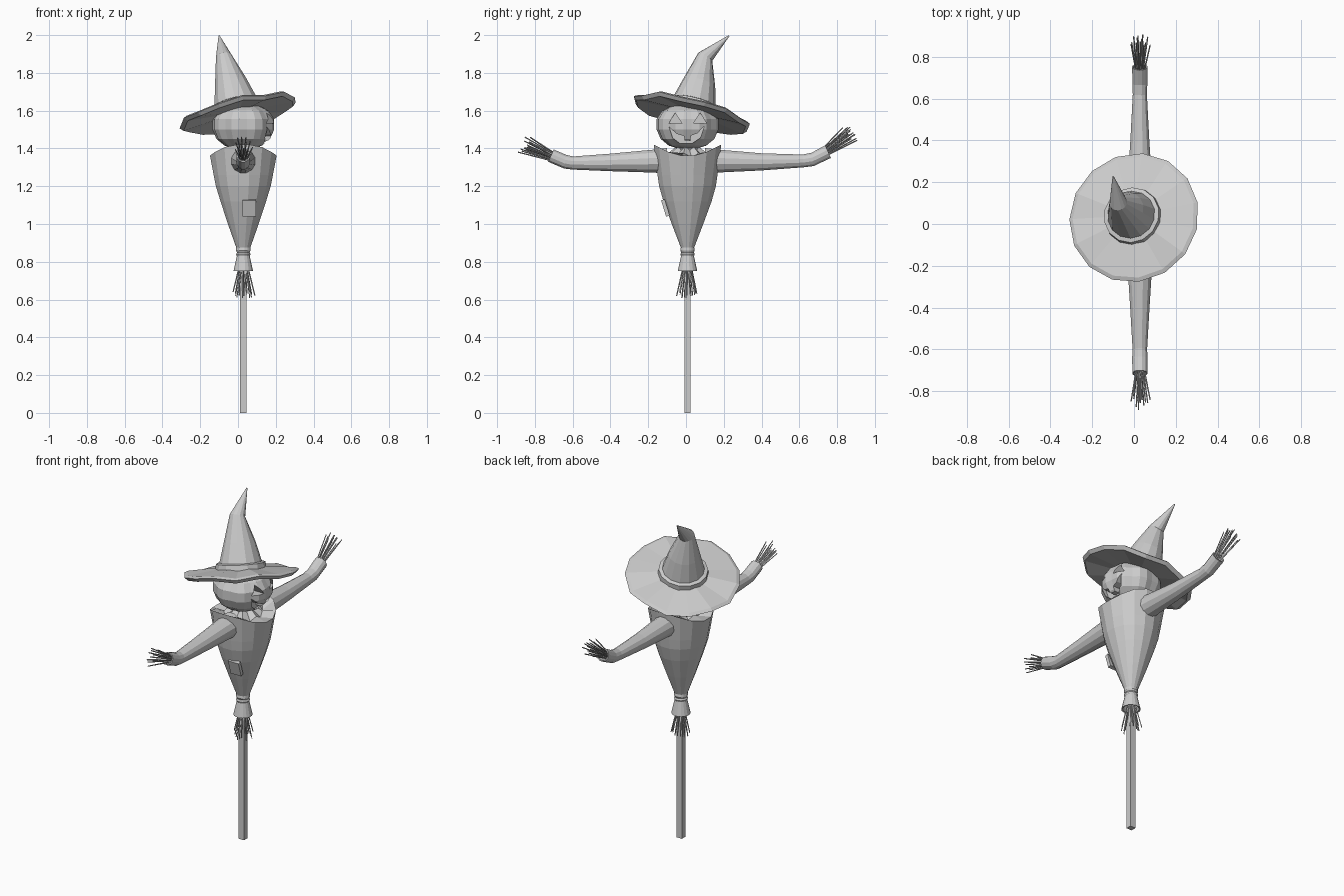
import bpy, bmesh, math, random
from mathutils import Vector, Matrix

random.seed(4)
cube = bpy.data.objects.get("Cube")
if cube:
    bpy.data.objects.remove(cube)

grey = bpy.data.materials.new("plain_grey")
grey.use_nodes = True
colour = (0.6, 0.6, 0.6, 1)
grey.diffuse_color = colour
grey.node_tree.nodes["Principled BSDF"].inputs["Base Color"].default_value = colour

MID = Vector((0.028, 0.008, 0))
UP = Vector((0, 0, 1))


def add_object(name, bm):
    bmesh.ops.recalc_face_normals(bm, faces=bm.faces)
    mesh = bpy.data.meshes.new(name)
    bm.to_mesh(mesh)
    bm.free()
    mesh.materials.append(grey)
    obj = bpy.data.objects.new(name, mesh)
    bpy.context.collection.objects.link(obj)
    return obj


def ring(centre, axis, rx, ry=None, sides=14):
    """Points of an ellipse around an axis."""
    turn = UP.rotation_difference(Vector(axis)).to_matrix()
    ry = ry or rx
    angles = [2 * math.pi * (i + 0.5) / sides for i in range(sides)]
    return [Vector(centre) + turn @ Vector((rx * math.cos(a), ry * math.sin(a), 0))
            for a in angles]


def loft(name, rings):
    """Skin a row of equal rings and cap both ends."""
    bm = bmesh.new()
    rows = [[bm.verts.new(p) for p in r] for r in rings]
    n = len(rows[0])
    for a, b in zip(rows, rows[1:]):
        for i in range(n):
            j = (i + 1) % n
            bm.faces.new((a[i], a[j], b[j], b[i]))
    bm.faces.new(rows[0])
    bm.faces.new(rows[-1])
    return add_object(name, bm)


def straw(name, root, direction, spread, count=16):
    """A loose bundle of thin stalks fanning out from a root."""
    bm = bmesh.new()
    main = Vector(direction)
    for i in range(count):
        a = i * 2.4
        r = math.sqrt((i + 0.5) / count)
        turn = UP.rotation_difference(main).to_matrix()
        out = turn @ Vector((math.cos(a), math.sin(a), 0)) * r
        start = Vector(root) + out * 0.02
        way = main * random.uniform(0.82, 1.03) + out * spread
        place = (Matrix.Translation(start + way / 2)
                 @ UP.rotation_difference(way).to_matrix().to_4x4())
        bmesh.ops.create_cone(bm, cap_ends=True, segments=4, radius1=0.004,
                              radius2=0.003, depth=way.length, matrix=place)
    return add_object(name, bm)


# Pole
bm = bmesh.new()
bmesh.ops.create_cube(bm, size=1, matrix=Matrix.Translation(MID + UP * 0.44)
                      @ Matrix.Diagonal((0.036, 0.033, 0.88, 1)))
add_object("pole", bm)

# Sack body with an open skirt, tied waist, raised shoulders and pleated neck
profile = [(0.81, 0.028, 0.028), (0.752, 0.045, 0.045), (0.75, 0.053, 0.053),
           (0.83, 0.035, 0.035), (0.84, 0.039, 0.039), (0.85, 0.034, 0.034),
           (0.86, 0.039, 0.039), (0.875, 0.038, 0.036), (1.0, 0.083, 0.085),
           (1.12, 0.123, 0.13), (1.2, 0.148, 0.153), (1.26, 0.16, 0.162)]
rings = [ring(MID + UP * z, UP, rx, ry, 16) for z, rx, ry in profile]
rim = ring(MID + UP * 1.36, UP, 0.18, 0.182, 16)
for p in rim:
    side = abs(p.y - MID.y) / 0.18
    p.z += 0.06 * min(1, side * side * 1.1)
rings.append(rim)
for z, r in ((1.375, 0.105), (1.41, 0.06)):
    pleat = ring(MID + UP * z, UP, r, r, 16)
    for p in pleat[::2]:
        p.z -= 0.02
    rings.append(pleat)
loft("sack_body", rings)

# Cloth patch on the side of the body
bm = bmesh.new()
bmesh.ops.create_cube(bm, size=1, matrix=Matrix.Translation((0.06, -0.109, 1.085))
                      @ Matrix.Rotation(0.3, 4, "X")
                      @ Matrix.Diagonal((0.07, 0.02, 0.09, 1)))
add_object("body_patch", bm)

# Sleeves with a bent, hollow cuff, and straw hands
arms = {"right": [(-0.1, 1.335, 0.07), (-0.17, 1.333, 0.063), (-0.4, 1.326, 0.048),
                  (-0.6, 1.323, 0.036), (-0.64, 1.33, 0.038), (-0.715, 1.362, 0.037)],
        "left": [(0.1, 1.335, 0.07), (0.18, 1.333, 0.062), (0.4, 1.329, 0.047),
                 (0.62, 1.334, 0.035), (0.67, 1.342, 0.037), (0.752, 1.383, 0.038)]}
for name, path in arms.items():
    sign = 1 if path[0][0] > 0 else -1
    bend = Vector((0, sign, 0.45))
    rings = []
    for k, (y, z, r) in enumerate(path):
        axis = (0, sign, 0) if k < 3 else bend * 0.5 + Vector((0, sign, 0)) * (5 - k)
        rings.append(ring((MID.x, y, z), axis, r, r, 12))
    y, z, r = path[-1]
    end = Vector((MID.x, y, z))
    rings.append(ring(end, bend, r * 0.82, sides=12))
    rings.append(ring(end - bend * 0.05, bend, r * 0.7, sides=12))
    loft(name + "_sleeve", rings)
    reach = (0, 0.165, 0.115) if sign > 0 else (0, -0.18, 0.08)
    straw(name + "_straw_hand", end - bend * 0.03, reach, 0.035)

# Straw below the skirt
straw("skirt_straw", MID + UP * 0.79, (0, 0, -0.18), 0.042, 20)

# Ribbed pumpkin head
rings = []
for z, r in ((1.4, 0.05), (1.415, 0.1), (1.45, 0.143), (1.5, 0.165),
             (1.555, 0.165), (1.6, 0.135), (1.625, 0.085), (1.63, 0.03)):
    lobe = ring(MID + UP * z, UP, r, r, 24)
    for p in lobe[::3]:
        p.x = MID.x + (p.x - MID.x) * 0.95
        p.y = MID.y + (p.y - MID.y) * 0.95
    rings.append(lobe)
head = loft("pumpkin_head", rings)

# Carved face: triangular eyes and a grin with one tooth
face_shapes = [
    [(-0.058, 1.588), (-0.09, 1.533), (-0.022, 1.533)],
    [(0.075, 1.588), (0.04, 1.535), (0.108, 1.533)],
    [(-0.09, 1.515), (-0.07, 1.455), (-0.03, 1.425), (0.03, 1.425),
     (0.075, 1.455), (0.097, 1.52), (0.06, 1.48), (0.026, 1.468),
     (0.024, 1.442), (-0.008, 1.442), (-0.01, 1.466), (-0.05, 1.477)]]
for shape in face_shapes:
    bm = bmesh.new()
    flat = bm.faces.new([bm.verts.new((0.125, y, z)) for y, z in shape])
    grown = bmesh.ops.extrude_face_region(bm, geom=[flat])["geom"]
    moved = [v for v in grown if isinstance(v, bmesh.types.BMVert)]
    bmesh.ops.translate(bm, verts=moved, vec=(0.2, 0, 0))
    cutter = add_object("face_cutter", bm)
    cutter.hide_render = True
    cut = head.modifiers.new("carve", "BOOLEAN")
    cut.operation = "DIFFERENCE"
    cut.solver = "EXACT"
    cut.object = cutter
    bpy.context.view_layer.objects.active = head
    bpy.ops.object.modifier_apply(modifier=cut.name)
    bpy.data.objects.remove(cutter)

# Tilted hat: wavy brim, band and bent cone
lean = Vector((-0.24, 0.25, 1)).normalized()
seat = Vector((0.0, 0.03, 1.588))


def brim_ring(radius, lift):
    points = ring(seat + lean * lift, lean, radius, radius, 15)
    for i, p in enumerate(points):
        p.z += 0.01 * math.sin(i * 2.5) * radius / 0.31
    return points


loft("hat_brim", [brim_ring(0.12, -0.005), brim_ring(0.3, -0.018),
                  brim_ring(0.318, 0.0), brim_ring(0.3, 0.01), brim_ring(0.12, 0.03)])
loft("hat_band", [ring(seat + lean * h, lean, r) for h, r in
                  ((0.0, 0.142), (0.055, 0.136), (0.06, 0.12))])
cone = [(seat + lean * 0.02, lean, 0.127),
        (seat + lean * 0.17, lean, 0.087),
        ((-0.075, 0.102, 1.885), (-0.2, 0.6, 1), 0.043),
        ((-0.1, 0.228, 1.997), (-0.2, 1, 1), 0.003)]
loft("hat_cone", [ring(c, axis, r) for c, axis, r in cone])
